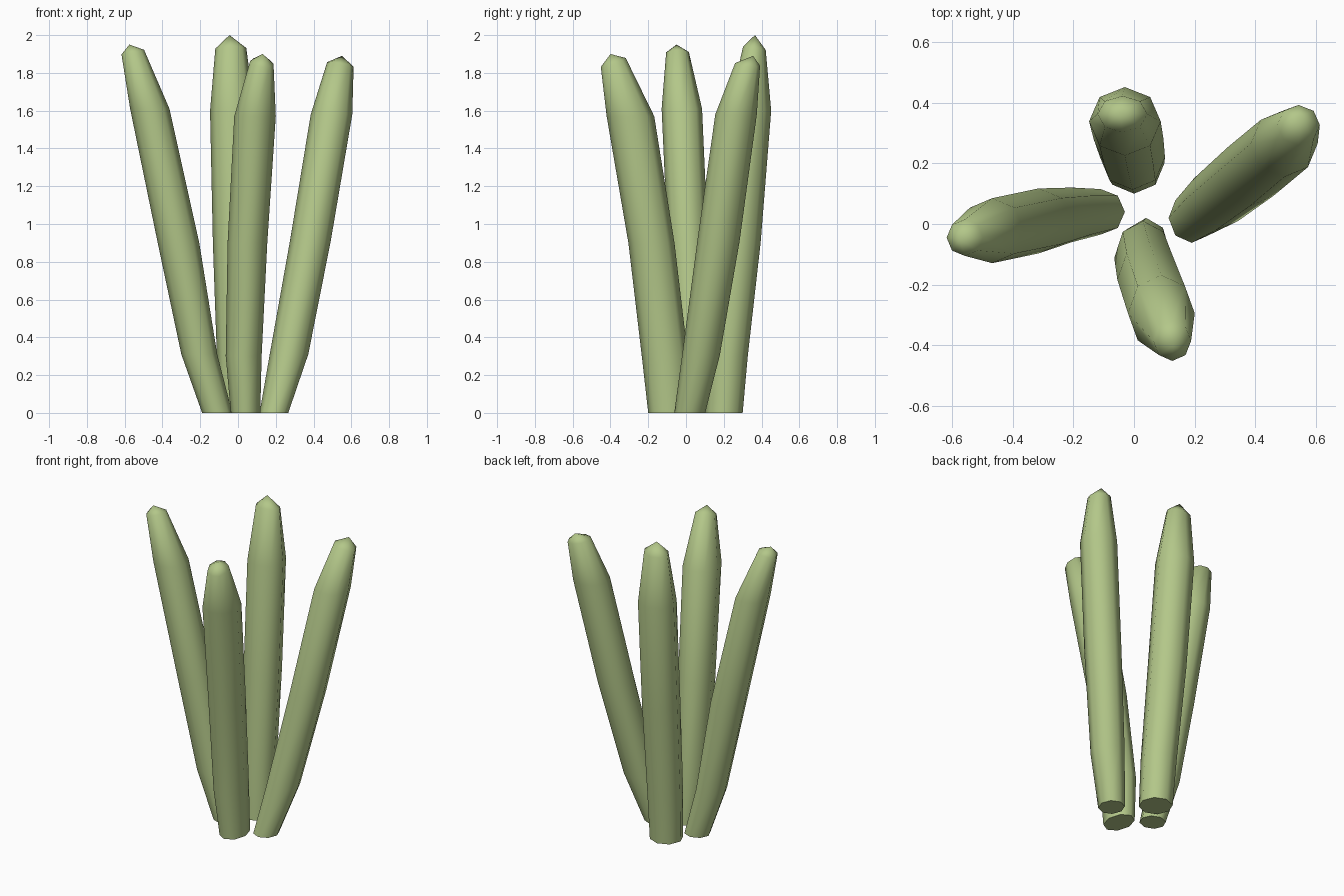
import bpy, bmesh, math

if "Cube" in bpy.data.objects:
    bpy.data.objects.remove(bpy.data.objects["Cube"])

SIDES = 8

green = bpy.data.materials.new("leaf_green")
green.diffuse_color = (0.45, 0.57, 0.25, 1)
green.use_nodes = True
green.node_tree.nodes["Principled BSDF"].inputs["Base Color"].default_value = green.diffuse_color


def stalk(name, rings, tip, tilt):
    """Loft rings (x, y, z, rx, ry) into a stalk ending in a point; tilt slopes the last ring outward."""
    bm = bmesh.new()
    loops = []
    length = math.hypot(tip[0], tip[1])
    out = (tip[0] / length, tip[1] / length)
    for n, (x, y, z, rx, ry) in enumerate(rings):
        k = tilt if n == len(rings) - 1 else 0
        loop = []
        for i in range(SIDES):
            a = 2 * math.pi * i / SIDES
            dx, dy = rx * math.cos(a), ry * math.sin(a)
            dz = -k * (dx * out[0] + dy * out[1])
            loop.append(bm.verts.new((x + dx, y + dy, z + dz)))
        loops.append(loop)
    apex = bm.verts.new(tip)
    bm.faces.new(loops[0][::-1])
    for i in range(SIDES):
        j = (i + 1) % SIDES
        for a, b in zip(loops, loops[1:]):
            bm.faces.new((a[i], a[j], b[j], b[i]))
        bm.faces.new((loops[-1][i], loops[-1][j], apex))
    bmesh.ops.recalc_face_normals(bm, faces=bm.faces)
    mesh = bpy.data.meshes.new(name)
    bm.to_mesh(mesh)
    bm.free()
    mesh.materials.append(green)
    ob = bpy.data.objects.new(name, mesh)
    bpy.context.collection.objects.link(ob)
    bpy.ops.object.select_all(action='DESELECT')
    ob.select_set(True)
    bpy.context.view_layer.objects.active = ob
    bpy.ops.object.shade_smooth_by_angle(angle=math.radians(60))


# Left stalk
stalk("stalk_left", [
    (-0.11, 0.04, 0, 0.08, 0.075),
    (-0.205, 0.03, 0.31, 0.095, 0.09),
    (-0.315, 0.01, 0.9, 0.11, 0.107),
    (-0.467, -0.022, 1.61, 0.104, 0.107),
    (-0.557, -0.045, 1.91, 0.06, 0.06)], (-0.575, -0.05, 1.95), 0.2)

# Back stalk, the tallest
stalk("stalk_back", [
    (0.0, 0.20, 0, 0.10, 0.10),
    (-0.005, 0.22, 0.3, 0.107, 0.107),
    (-0.018, 0.28, 0.9, 0.115, 0.115),
    (-0.03, 0.338, 1.6, 0.118, 0.113),
    (-0.038, 0.362, 1.93, 0.082, 0.06)], (-0.045, 0.365, 2.0), 0.15)

# Front stalk
stalk("stalk_front", [
    (0.04, -0.09, 0, 0.078, 0.11),
    (0.03, -0.112, 0.3, 0.095, 0.122),
    (0.05, -0.183, 0.9, 0.105, 0.122),
    (0.09, -0.294, 1.57, 0.11, 0.126),
    (0.126, -0.385, 1.855, 0.062, 0.066)], (0.13, -0.40, 1.90), 0.38)

# Right stalk
stalk("stalk_right", [
    (0.19, 0.02, 0, 0.076, 0.082),
    (0.27, 0.08, 0.31, 0.102, 0.10),
    (0.383, 0.172, 0.91, 0.108, 0.112),
    (0.495, 0.265, 1.58, 0.11, 0.11),
    (0.542, 0.326, 1.845, 0.07, 0.066)], (0.55, 0.355, 1.89), 0.2)
